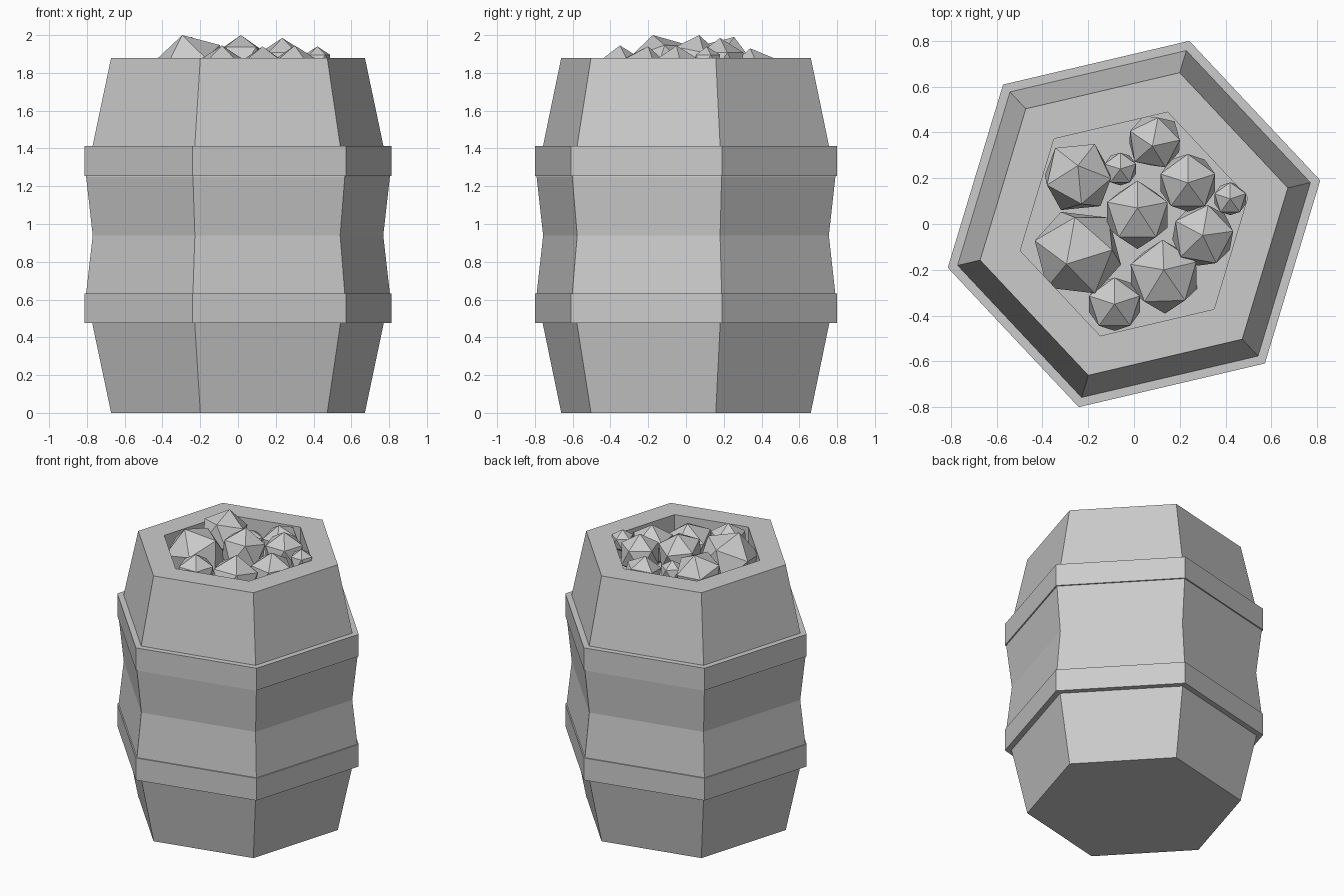
import bpy, bmesh, math
from mathutils import Matrix, Vector

cube = bpy.data.objects.get("Cube")
if cube:
    bpy.data.objects.remove(cube, do_unlink=True)

SIDES = 6
TURN = math.radians(13.2)

grey = bpy.data.materials.new("plain grey")
grey.use_nodes = True
colour = (0.6, 0.6, 0.6, 1)
grey.diffuse_color = colour
grey.node_tree.nodes["Principled BSDF"].inputs["Base Color"].default_value = colour


def finish(name, bm):
    bmesh.ops.recalc_face_normals(bm, faces=bm.faces)
    mesh = bpy.data.meshes.new(name)
    bm.to_mesh(mesh)
    bm.free()
    mesh.materials.append(grey)
    obj = bpy.data.objects.new(name, mesh)
    bpy.context.collection.objects.link(obj)
    return obj


def turned(name, profile, closed):
    """Six-sided turned shape from (radius, z) points; open profiles get end caps."""
    bm = bmesh.new()
    rings = []
    for r, z in profile:
        angles = [TURN + math.tau * i / SIDES for i in range(SIDES)]
        rings.append([bm.verts.new((r * math.cos(a), r * math.sin(a), z)) for a in angles])
    pairs = list(zip(rings, rings[1:]))
    if closed:
        pairs.append((rings[-1], rings[0]))
    else:
        bm.faces.new(rings[0])
        bm.faces.new(rings[-1])
    for low, high in pairs:
        for i in range(SIDES):
            j = (i + 1) % SIDES
            bm.faces.new((low[i], low[j], high[j], high[i]))
    return finish(name, bm)


# Barrel with pinched waist, flat rim and sunken floor
HEIGHT = 1.88
half = [(0.69, 0), (0.826, 0.63)]
upper = [(r, HEIGHT - z) for r, z in reversed(half)]
turned("barrel", half + [(0.79, HEIGHT / 2)] + upper + [(0.51, HEIGHT), (0.51, 1.7)], False)

# Hoops
for name, z in (("lower_hoop", 0.475), ("upper_hoop", 1.255)):
    turned(name, [(0.77, z), (0.835, z), (0.835, z + 0.157), (0.77, z + 0.157)], True)

# Rocks: x, y, radius, peak height, peak shift x, y, spin in degrees
rocks = [
    (-0.245, -0.125, 0.205, 2.0, -0.05, -0.05, 85),
    (-0.245, 0.205, 0.165, 1.99, 0, 0.05, 60),
    (0.09, 0.36, 0.13, 1.93, -0.01, -0.02, 80),
    (-0.06, 0.24, 0.08, 1.9, 0, 0, 90),
    (0.235, 0.18, 0.14, 1.985, 0, 0, 90),
    (0.42, 0.11, 0.08, 1.94, 0, 0, 90),
    (0.015, 0.04, 0.155, 2.0, 0, 0.03, 90),
    (0.3, -0.05, 0.15, 1.945, 0, 0, 80),
    (0.13, -0.23, 0.168, 1.94, 0, 0.03, 20),
    (-0.085, -0.35, 0.13, 1.945, 0, 0, 90),
]
for n, (x, y, r, peak, dx, dy, spin) in enumerate(rocks, 1):
    axis = Vector((dx, dy, math.sqrt(r * r - dx * dx - dy * dy)))
    tilt = Vector((0, 0, 1)).rotation_difference(axis).to_matrix().to_4x4()
    place = Matrix.Translation((x, y, peak - axis.z))
    bm = bmesh.new()
    bmesh.ops.create_icosphere(bm, subdivisions=1, radius=r,
                               matrix=place @ tilt @ Matrix.Rotation(math.radians(spin), 4, "Z"))
    finish(f"rock_{n}", bm)
